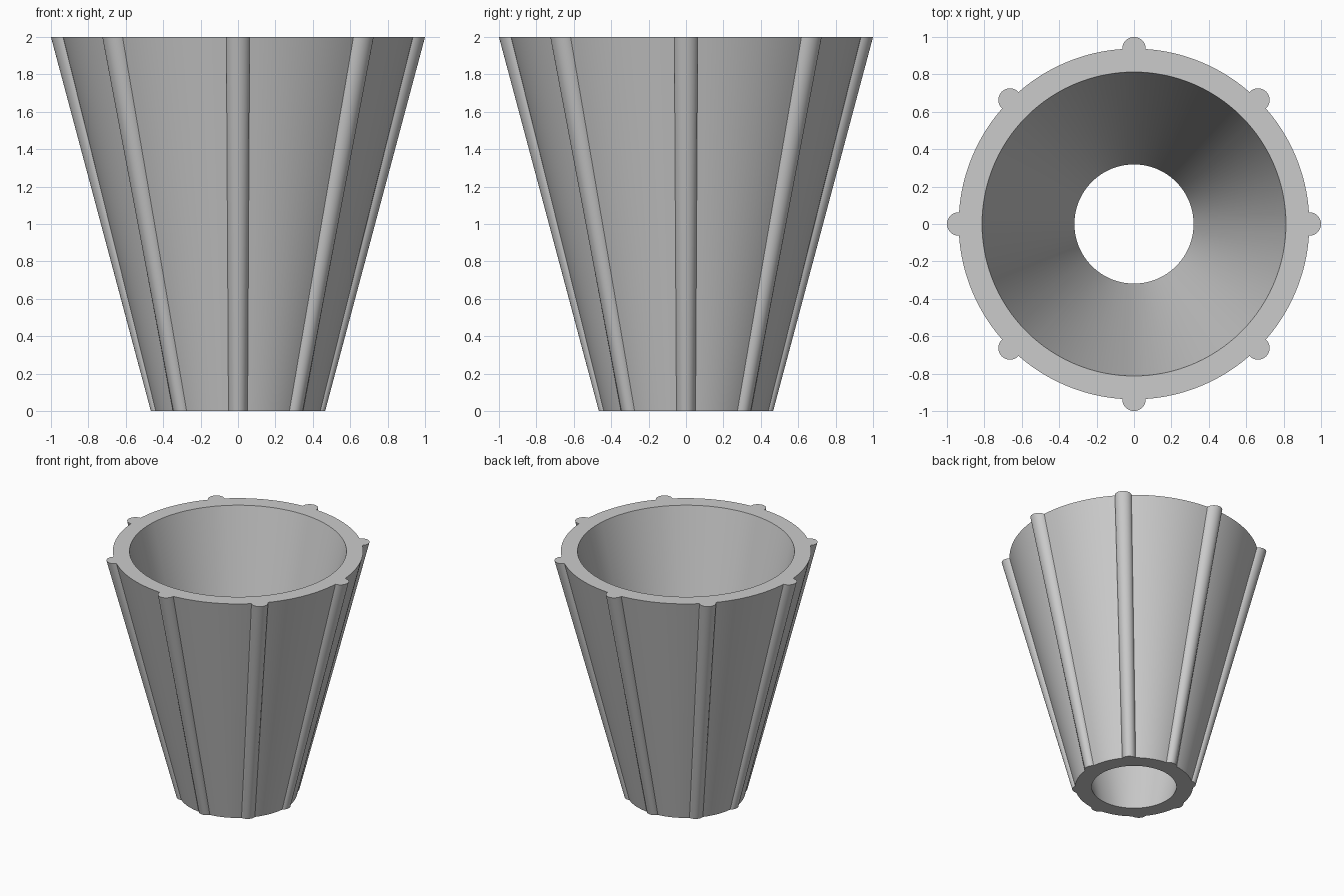
import bpy, bmesh, math

cube = bpy.data.objects.get("Cube")
if cube:
    bpy.data.objects.remove(cube)

RIBS = 8
RIB_RADIUS = 0.0625
RIB_STEPS = 16
WALL_STEPS = 16
HEIGHT = 2.0


def outline(wall_radius, rib_centre, inner_radius):
    """Ribbed outer outline and the matching round bore outline."""
    outer, inner = [], []
    # Angle on the rib's circle where it meets the wall
    cos_meet = (wall_radius**2 - rib_centre**2 - RIB_RADIUS**2) / (2 * rib_centre * RIB_RADIUS)
    meet = math.acos(cos_meet)
    half = math.atan2(RIB_RADIUS * math.sin(meet), rib_centre + RIB_RADIUS * cos_meet)
    sector = math.tau / RIBS

    def polar(radius, angle):
        return radius * math.cos(angle), radius * math.sin(angle)

    for rib in range(RIBS):
        turn = rib * sector
        cx, cy = polar(rib_centre, turn)
        for i in range(RIB_STEPS):
            t = 2 * i / RIB_STEPS - 1
            dx, dy = polar(RIB_RADIUS, turn + t * meet)
            outer.append((cx + dx, cy + dy))
            inner.append(polar(inner_radius, turn + t * half))
        for i in range(WALL_STEPS):
            angle = turn + half + (sector - 2 * half) * i / WALL_STEPS
            outer.append(polar(wall_radius, angle))
            inner.append(polar(inner_radius, angle))
    return outer, inner


# Tapered tube with ribs, lofted between bottom and top outlines
bm = bmesh.new()
low_out, low_in = outline(0.4425, 0.4035, 0.3185)
top_out, top_in = outline(0.9375, 0.9375, 0.8125)
rings = [[bm.verts.new((x, y, z)) for x, y in points]
         for points, z in ((low_out, 0), (top_out, HEIGHT), (top_in, HEIGHT), (low_in, 0))]
count = len(low_out)
for r, ring in enumerate(rings):
    following = rings[(r + 1) % len(rings)]
    for i in range(count):
        j = (i + 1) % count
        bm.faces.new((ring[i], ring[j], following[j], following[i]))
bmesh.ops.recalc_face_normals(bm, faces=bm.faces)

mesh = bpy.data.meshes.new("ribbed_cone")
bm.to_mesh(mesh)
bm.free()
cone = bpy.data.objects.new("ribbed_cone", mesh)
bpy.context.collection.objects.link(cone)

# Plain grey
grey = bpy.data.materials.new("light_grey")
grey.use_nodes = True
colour = (0.6, 0.6, 0.6, 1)
grey.diffuse_color = colour
grey.node_tree.nodes["Principled BSDF"].inputs["Base Color"].default_value = colour
mesh.materials.append(grey)

# Smooth walls, sharp rims and rib seams
bpy.ops.object.select_all(action="DESELECT")
cone.select_set(True)
bpy.context.view_layer.objects.active = cone
bpy.ops.object.shade_smooth_by_angle(angle=math.radians(30))
